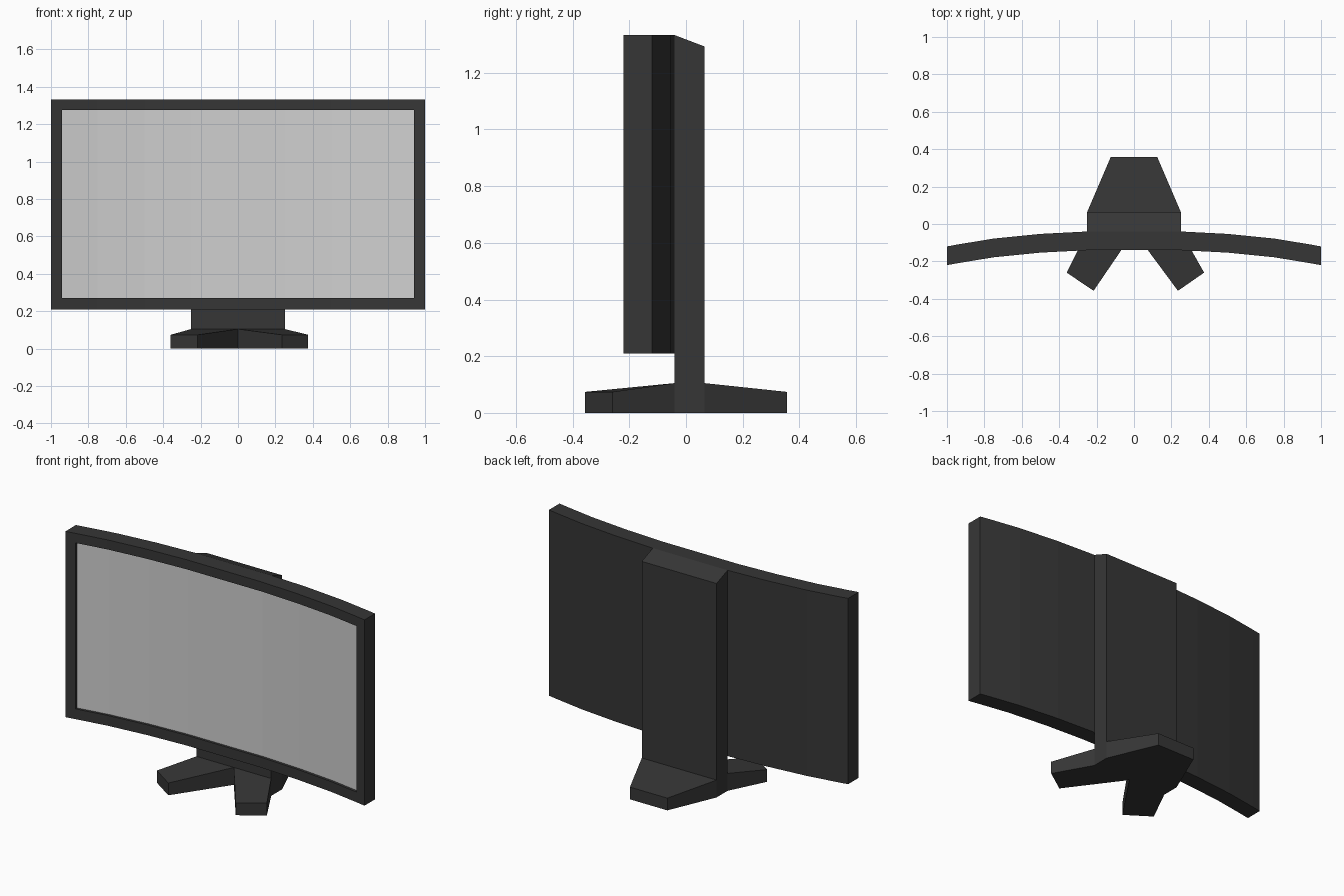
import bpy, bmesh

if "Cube" in bpy.data.objects:
    bpy.data.objects.remove(bpy.data.objects["Cube"])


def material(name, rgb):
    m = bpy.data.materials.new(name)
    m.diffuse_color = (*rgb, 1)
    m.use_nodes = True
    m.node_tree.nodes["Principled BSDF"].inputs["Base Color"].default_value = m.diffuse_color
    return m


DARK = material("dark grey plastic", (0.037, 0.037, 0.037))
GREY = material("light grey screen", (0.63, 0.63, 0.63))


def finish(name, bm, mats):
    bmesh.ops.remove_doubles(bm, verts=bm.verts[:], dist=1e-4)
    bmesh.ops.recalc_face_normals(bm, faces=bm.faces[:])
    me = bpy.data.meshes.new(name)
    bm.to_mesh(me)
    bm.free()
    for m in mats:
        me.materials.append(m)
    ob = bpy.data.objects.new(name, me)
    bpy.context.collection.objects.link(ob)


def face(bm, pts, mat=0):
    f = bm.faces.new([bm.verts.new(p) for p in pts])
    f.material_index = mat


def prism(name, bottom, top):
    """Solid between two matching loops."""
    bm = bmesh.new()
    face(bm, bottom)
    face(bm, top)
    n = len(bottom)
    for i in range(n):
        j = (i + 1) % n
        face(bm, [bottom[i], bottom[j], top[j], top[i]])
    finish(name, bm, [DARK])


# Curved display: front curve stations (distance from centre, y)
half = [(0.25, -0.14), (0.5, -0.153), (0.75, -0.178), (0.94, -0.209), (1.0, -0.22)]
curve = [(-x, y) for x, y in reversed(half)] + half
Z0, Z1, IZ0, IZ1 = 0.21, 1.333, 0.272, 1.275
DEPTH, RECESS = 0.1, 0.015


def section(r):
    return [(0, Z0), (0, IZ0), (r, IZ0), (r, IZ1), (0, IZ1), (0, Z1), (DEPTH, Z1), (DEPTH, Z0)]


bm = bmesh.new()
last = len(curve) - 2
for i, ((xa, ya), (xb, yb)) in enumerate(zip(curve, curve[1:])):
    loop = section(0 if i in (0, last) else RECESS)
    for k, (p, q) in enumerate(zip(loop, loop[1:] + loop[:1])):
        if p == q:
            continue
        is_screen = k == 2 and i not in (0, last)
        face(bm, [(xa, ya + p[0], p[1]), (xb, yb + p[0], p[1]),
                  (xb, yb + q[0], q[1]), (xa, ya + q[0], q[1])], int(is_screen))
for x, y in (curve[0], curve[-1]):       # outer ends
    loop = section(0)
    face(bm, [(x, y + loop[k][0], loop[k][1]) for k in (0, 1, 3, 5, 6, 7)])
for x, y in (curve[1], curve[-2]):       # recess side walls
    face(bm, [(x, y, IZ0), (x, y + RECESS, IZ0), (x, y + RECESS, IZ1), (x, y, IZ1)])
finish("curved_display", bm, [DARK, GREY])

# Wide stand column with sloped top
side = [(-0.04, 0), (0.065, 0), (0.065, 1.293), (-0.04, 1.333)]
prism("stand_column", [(-0.25, y, z) for y, z in side], [(0.25, y, z) for y, z in side])


# Tapered feet: two root corners at the column, two tip corners
def foot(name, root, tip):
    pts = [(x, y, 0.105) for x, y in root] + [(x, y, 0.074) for x, y in tip]
    prism(name, [(x, y, 0) for x, y, z in pts], pts)


foot("rear_foot", [(-0.25, 0.065), (0.25, 0.065)], [(0.125, 0.357), (-0.125, 0.357)])
foot("front_foot_right", [(0, -0.04), (0.25, -0.04)], [(0.375, -0.26), (0.235, -0.357)])
foot("front_foot_left", [(0, -0.04), (-0.25, -0.04)], [(-0.36, -0.26), (-0.216, -0.357)])
